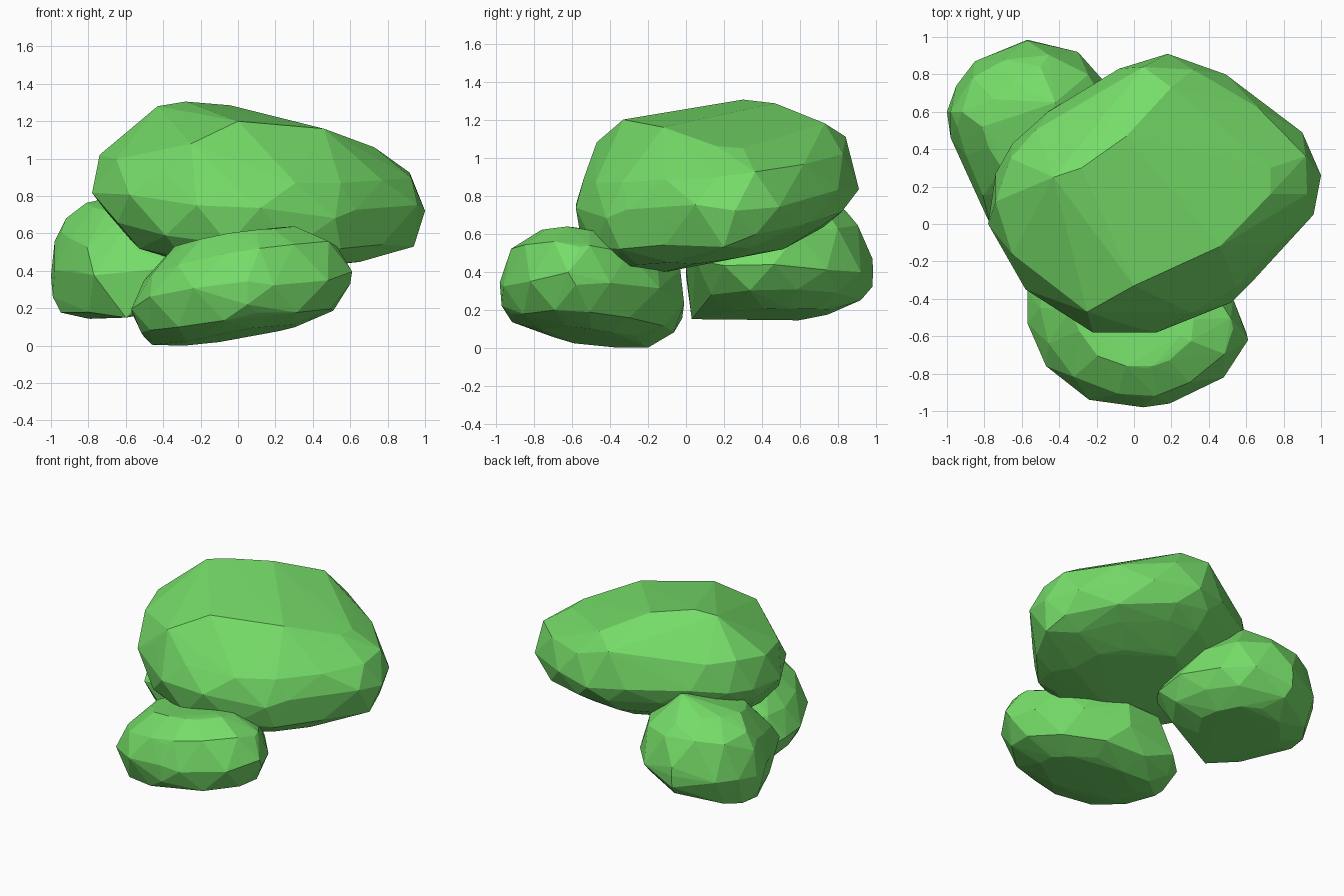
import bpy, bmesh, random

random.seed(7)
green = bpy.data.materials.new("rock_green")
green.diffuse_color = (0.18, 0.72, 0.14, 1)


def rock(name, centre, outline, levels, corners, jitter=0.012):
    """Faceted rock: the plan outline is scaled at several tilted levels,
    a few prominent corners are added, and a hull is wrapped around it all."""
    cx, cy = centre
    bm = bmesh.new()
    n = len(outline)
    for scale, z, tilt_x, tilt_y in levels:
        for i in range(n):
            ox, oy = outline[i]
            if scale < 1:
                # stagger the other levels between the outline corners
                px, py = outline[(i + 1) % n]
                ox, oy = (ox + px) / 2, (oy + py) / 2
            dx, dy = (ox - cx) * scale, (oy - cy) * scale
            side = 0 if scale == 1 else jitter
            rough = 3 * jitter if scale == 1 else jitter
            h = z + dx * tilt_x + dy * tilt_y + random.uniform(-rough, rough)
            bm.verts.new((cx + dx + random.uniform(-side, side),
                          cy + dy + random.uniform(-side, side), max(h, 0)))
    for c in corners:
        bm.verts.new(c)
    bmesh.ops.convex_hull(bm, input=bm.verts[:])
    loose = [v for v in bm.verts if not v.link_faces]
    bmesh.ops.delete(bm, geom=loose, context='VERTS')
    bmesh.ops.remove_doubles(bm, verts=bm.verts[:], dist=0.03)
    bmesh.ops.recalc_face_normals(bm, faces=bm.faces[:])
    mesh = bpy.data.meshes.new(name)
    bm.to_mesh(mesh)
    bm.free()
    mesh.materials.append(green)
    obj = bpy.data.objects.new(name, mesh)
    bpy.context.collection.objects.link(obj)
    return obj


# Large boulder resting on the other two, with a sloping flat top
rock("top_boulder", (0.1, 0.15),
     [(-0.78, 0.0), (-0.74, 0.27), (-0.65, 0.43), (-0.46, 0.60), (-0.08, 0.83),
      (0.18, 0.91), (0.49, 0.80), (0.90, 0.49), (1.0, 0.26), (0.96, 0.05),
      (0.63, -0.31), (0.52, -0.42), (0.12, -0.58), (-0.22, -0.58), (-0.58, -0.35)],
     [(1.0, 0.79, -0.06, 0.09), (0.95, 0.96, -0.08, 0.10),
      (0.95, 0.64, -0.10, 0.15), (0.80, 0.53, -0.06, 0.19), (0.50, 0.46, -0.03, 0.18)],
     [(-0.28, 0.30, 1.305), (-0.04, 0.47, 1.285), (-0.43, 0.25, 1.28),
      (0.20, 0.73, 1.18), (0.0, -0.33, 1.20), (0.46, -0.12, 1.16),
      (0.73, 0.16, 1.06), (0.73, 0.30, 1.05), (0.05, 0.84, 1.11),
      (-0.25, -0.47, 1.08), (-0.74, 0.12, 1.02), (0.94, 0.20, 0.53),
      (0.58, 0.05, 0.44), (0.10, -0.15, 0.39)])

# Long low rock at the front, dipping to the ground on the left
rock("front_rock", (0.0, -0.5),
     [(-0.57, -0.53), (-0.47, -0.76), (-0.24, -0.94), (0.05, -0.98), (0.19, -0.96),
      (0.48, -0.82), (0.61, -0.62), (0.53, -0.40), (0.32, -0.14), (0.02, -0.01),
      (-0.36, -0.02), (-0.52, -0.17), (-0.57, -0.36)],
     [(1.0, 0.27, 0.14, -0.09), (0.89, 0.45, 0.17, -0.11), (0.58, 0.58, 0.12, -0.11),
      (0.91, 0.13, 0.12, -0.06), (0.55, 0.06, 0.15, -0.08)],
     [(-0.46, -0.33, 0.005), (-0.30, -0.20, 0.0), (0.25, -0.60, 0.635),
      (0.02, -0.03, 0.41), (-0.25, -0.04, 0.41), (0.25, -0.15, 0.43),
      (0.53, -0.56, 0.53), (0.60, -0.58, 0.33), (0.10, -0.76, 0.62),
      (0.05, -0.93, 0.48), (0.05, -0.97, 0.22), (-0.45, -0.50, 0.39)])

# Rounded rock at the back left, undercut on its hidden side
rock("back_rock", (-0.55, 0.5),
     [(-1.0, 0.60), (-0.95, 0.74), (-0.85, 0.87), (-0.57, 0.985), (-0.30, 0.92),
      (-0.14, 0.74), (-0.02, 0.46), (-0.05, 0.20), (-0.34, 0.0), (-0.77, 0.0),
      (-0.88, 0.24), (-0.98, 0.46)],
     [(1.0, 0.40, 0.04, 0.05), (0.90, 0.59, 0.0, 0.16), (0.58, 0.75, 0.0, 0.12),
      (0.89, 0.24, 0.16, 0.05), (0.58, 0.175, 0.10, 0.03)],
     [(-0.99, 0.55, 0.26), (-0.60, 0.03, 0.15), (-0.92, 0.45, 0.18),
      (-0.75, 0.65, 0.77), (-0.50, 0.84, 0.72), (-0.42, 0.65, 0.85),
      (-0.57, 0.98, 0.47), (-0.57, 0.98, 0.32), (-0.55, 0.92, 0.25),
      (-0.98, 0.60, 0.56), (-0.92, 0.60, 0.68), (-0.15, 0.05, 0.46)])
